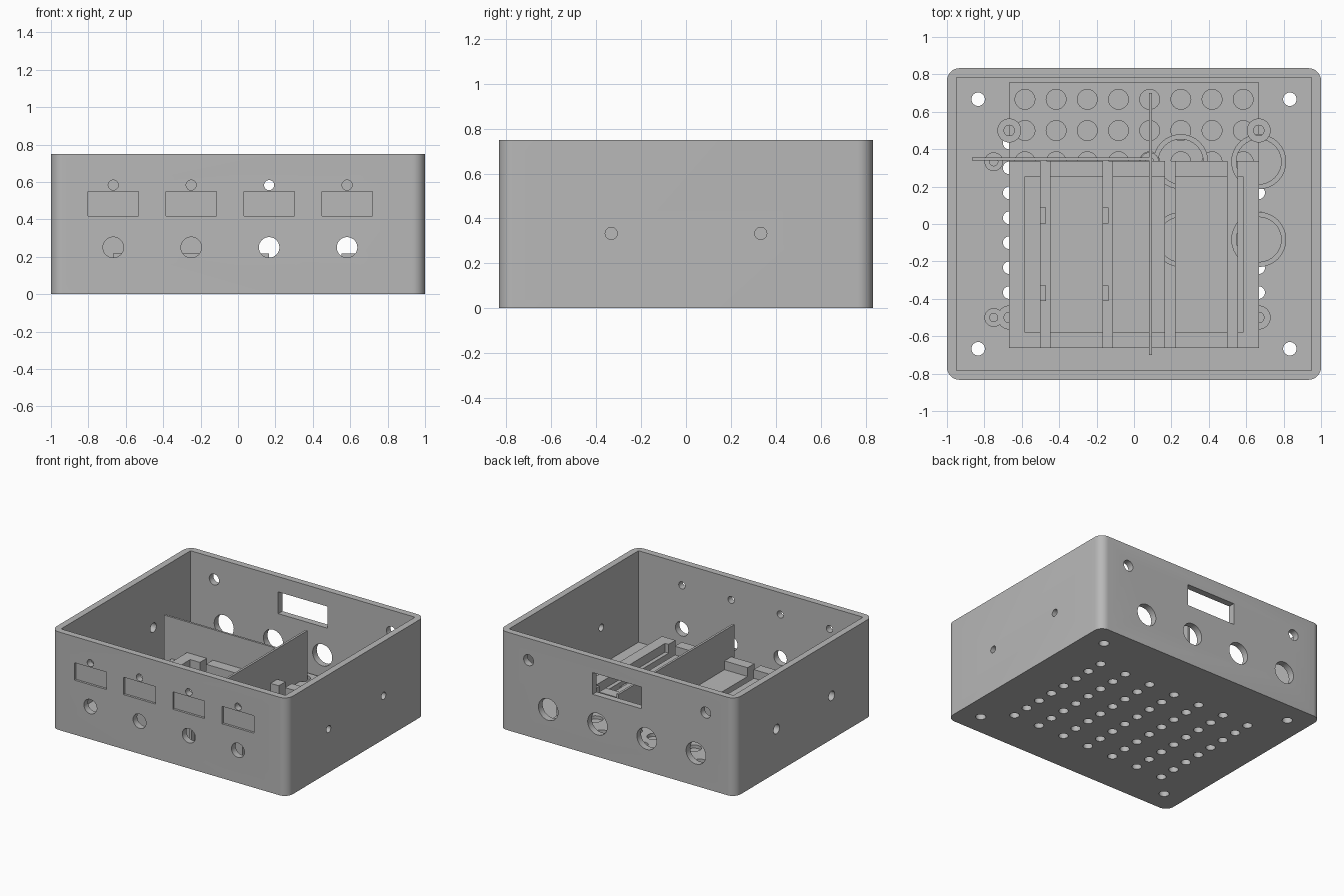
import bpy, bmesh, math
from mathutils import Matrix, Vector

old = bpy.data.objects.get("Cube")
if old:
    bpy.data.objects.remove(old, do_unlink=True)

grey = bpy.data.materials.new("plain grey")
grey.use_nodes = True
grey.diffuse_color = (0.48, 0.48, 0.48, 1)
bsdf = next(n for n in grey.node_tree.nodes if n.type == 'BSDF_PRINCIPLED')
bsdf.inputs["Base Color"].default_value = grey.diffuse_color


def add_box(bm, lo, hi):
    lo, hi = Vector(lo), Vector(hi)
    m = Matrix.Translation((lo + hi) / 2) @ Matrix.Diagonal((*(hi - lo), 1))
    return bmesh.ops.create_cube(bm, size=1, matrix=m)["verts"]


def add_cyl(bm, centre, r, length, axis='Z', sides=32):
    turn = {'X': Matrix.Rotation(math.pi / 2, 4, 'Y'),
            'Y': Matrix.Rotation(math.pi / 2, 4, 'X'), 'Z': Matrix()}[axis]
    bmesh.ops.create_cone(bm, cap_ends=True, segments=sides, radius1=r, radius2=r,
                          depth=length, matrix=Matrix.Translation(centre) @ turn)


def finish(bm, name):
    mesh = bpy.data.meshes.new(name)
    bm.to_mesh(mesh)
    bm.free()
    mesh.materials.append(grey)
    ob = bpy.data.objects.new(name, mesh)
    bpy.context.collection.objects.link(ob)
    return ob


def activate(ob):
    bpy.ops.object.select_all(action='DESELECT')
    ob.select_set(True)
    bpy.context.view_layer.objects.active = ob


def cut(ob, bm):
    cutter = finish(bm, ob.name + "_cutter")
    cutter.hide_render = True
    mod = ob.modifiers.new("cut", 'BOOLEAN')
    mod.operation, mod.solver, mod.object = 'DIFFERENCE', 'EXACT', cutter
    activate(ob)
    bpy.ops.object.modifier_apply(modifier=mod.name)
    bpy.data.objects.remove(cutter, do_unlink=True)


def smooth(ob):
    activate(ob)
    bpy.ops.object.shade_smooth_by_angle(angle=math.radians(30))


def simple_box(name, lo, hi):
    bm = bmesh.new()
    add_box(bm, lo, hi)
    return finish(bm, name)


def tube(name, x, y, r, inner, top):
    bm = bmesh.new()
    add_cyl(bm, (x, y, (FLOOR + top) / 2), r, top - FLOOR)
    ob = finish(bm, name)
    hole = bmesh.new()
    add_cyl(hole, (x, y, FLOOR + 0.25), inner, 0.48)
    cut(ob, hole)
    smooth(ob)


X, Y, H, WALL, FLOOR = 1.0, 0.833, 0.75, 0.05, 0.05

# Enclosure: rounded outside, square inside
bm = bmesh.new()
add_box(bm, (-X, -Y, 0), (X, Y, H))
uprights = [e for e in bm.edges if abs(e.verts[0].co.z - e.verts[1].co.z) > 0.1]
bmesh.ops.bevel(bm, geom=uprights, offset=0.067, segments=8, affect='EDGES', profile=0.5)
case = finish(bm, "enclosure")
bm = bmesh.new()
add_box(bm, (WALL - X, WALL - Y, FLOOR), (X - WALL, Y - WALL, H + 0.2))
cut(case, bm)

bm = bmesh.new()
# Front and back openings share the same four columns
for i in range(4):
    x = -0.667 + 0.4167 * i
    add_cyl(bm, (x, -Y, 0.583), 0.027, 0.2, 'Y')
    add_cyl(bm, (x, -Y, 0.25), 0.055, 0.2, 'Y')
    add_cyl(bm, (x, Y, 0.25), 0.083, 0.2, 'Y')
    add_box(bm, (x - 0.135, -Y - 0.1, 0.417), (x + 0.135, -Y + 0.017, 0.55))
add_box(bm, (-0.208, Y - 0.1, 0.467), (0.208, Y + 0.1, 0.633))
# Mirrored holes in back, sides and floor corners
for s in (-1, 1):
    add_cyl(bm, (s * 0.75, Y, 0.583), 0.042, 0.2, 'Y')
    add_cyl(bm, (X, s * 0.333, 0.333), 0.027, 0.2, 'X')
    add_cyl(bm, (-X, s * 0.333, 0.333), 0.036, 0.2, 'X')
    for t in (-1, 1):
        add_cyl(bm, (s * 0.833, t * 0.667, 0), 0.036, 0.2)
# Floor vents
for i in range(7):
    for j in range(8):
        add_cyl(bm, (-0.667 + 0.2222 * i, -0.5 + 0.1333 * j, 0), 0.034, 0.2, sides=24)
cut(case, bm)
smooth(case)

# Cell holder with rows of round pockets
holder = simple_box("cell_holder", (-0.667, 0.243, FLOOR), (0.667, 0.757, 0.095))
bm = bmesh.new()
for i in range(8):
    for j in range(3):
        add_cyl(bm, (-0.583 + 0.1667 * i, 0.333 + 0.1667 * j, 0.11), 0.053, 0.08)
cut(holder, bm)
smooth(holder)

# Rimmed tray with four long slots
tray = simple_box("slotted_tray", (-0.667, -0.663, FLOOR), (0.667, 0.337, 0.217))
bm = bmesh.new()
add_box(bm, (-0.583, -0.58, 0.15), (0.583, 0.255, 0.4))
cut(tray, bm)
bm = bmesh.new()
slots = [-0.475 + 0.334 * i for i in range(4)]
for x in slots:
    add_box(bm, (x - 0.026, -0.8, 0.1), (x + 0.026, 0.5, 0.5))
cut(tray, bm)

# Small blocks showing inside the first two slots
for x in slots[:2]:
    for y in (0.045, -0.37):
        simple_box("slot_block", (x - 0.08, y - 0.042, FLOOR), (x + 0.004, y + 0.042, 0.125))

# Crossing divider walls
simple_box("long_divider", (0.08, -0.7, FLOOR), (0.097, 0.7, 0.45))
simple_box("cross_divider", (-0.865, 0.34, FLOOR), (0.085, 0.356, 0.45))

# Rings and screw posts
for x in (0.25, 0.667):
    for y in (0.333, -0.083):
        tube("ring_seat", x, y, 0.147, 0.12, 0.117)
for y in (0.5, -0.5):
    for x in (-0.667, 0.667):
        tube("large_post", x, y, 0.064, 0.028, 0.133)
for y in (0.333, -0.5):
    for x in (-0.75, 0.083):
        tube("small_post", x, y, 0.05, 0.022, 0.133)
